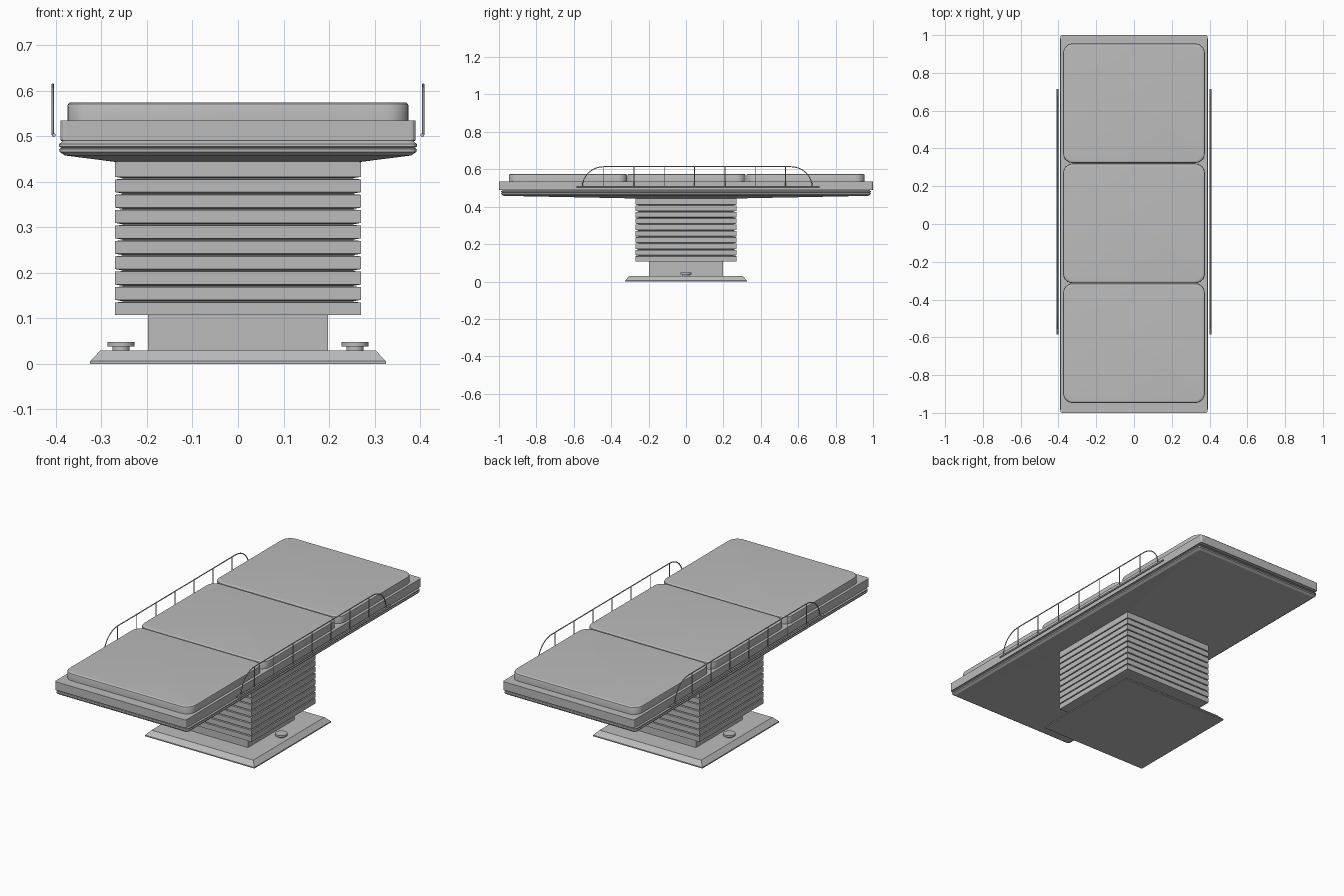
import bpy, bmesh, math

if "Cube" in bpy.data.objects:
    bpy.data.objects.remove(bpy.data.objects["Cube"])

grey = bpy.data.materials.new("neutral grey")
grey.diffuse_color = (0.5, 0.5, 0.5, 1)
grey.use_nodes = True
grey.node_tree.nodes["Principled BSDF"].inputs["Base Color"].default_value = grey.diffuse_color


def finish(name, bm, smooth=False):
    bmesh.ops.recalc_face_normals(bm, faces=bm.faces)
    me = bpy.data.meshes.new(name)
    bm.to_mesh(me)
    bm.free()
    me.materials.append(grey)
    ob = bpy.data.objects.new(name, me)
    bpy.context.collection.objects.link(ob)
    if smooth:
        bpy.ops.object.select_all(action='DESELECT')
        ob.select_set(True)
        bpy.context.view_layer.objects.active = ob
        bpy.ops.object.shade_smooth_by_angle(angle=math.radians(35))
    return ob


def outline(hx, hy, r, steps):
    """Rectangle outline with rounded corners."""
    if r == 0:
        return [(hx, hy), (-hx, hy), (-hx, -hy), (hx, -hy)]
    pts = []
    for q, (sx, sy) in enumerate([(1, 1), (-1, 1), (-1, -1), (1, -1)]):
        for i in range(steps + 1):
            a = math.pi / 2 * (q + i / steps)
            pts.append((sx * (hx - r) + r * math.cos(a), sy * (hy - r) + r * math.sin(a)))
    return pts


def loft(name, rings, r=0, steps=4, cy=0, smooth=False):
    """Stack of rectangular rings (half x, half y, z), capped at both ends."""
    bm = bmesh.new()
    loops = [[bm.verts.new((x, y + cy, z)) for x, y in outline(hx, hy, r, steps)]
             for hx, hy, z in rings]
    n = len(loops[0])
    for a, b in zip(loops, loops[1:]):
        for i in range(n):
            j = (i + 1) % n
            bm.faces.new((a[i], a[j], b[j], b[i]))
    bm.faces.new(loops[0])
    bm.faces.new(loops[-1])
    return finish(name, bm, smooth)


def tube(name, pts, radius):
    """Round rod along a path."""
    cu = bpy.data.curves.new(name, 'CURVE')
    cu.dimensions = '3D'
    cu.bevel_depth = radius
    cu.bevel_resolution = 1
    cu.use_fill_caps = True
    sp = cu.splines.new('POLY')
    sp.points.add(len(pts) - 1)
    for p, co in zip(sp.points, pts):
        p.co = (*co, 1)
    cu.materials.append(grey)
    ob = bpy.data.objects.new(name, cu)
    bpy.context.collection.objects.link(ob)


# Floor plate and inner column
loft("base_plate", [(0.325, 0.325, 0), (0.325, 0.325, 0.006), (0.302, 0.302, 0.03)])
loft("column", [(0.198, 0.198, 0.028), (0.198, 0.198, 0.12)])

# Pleated bellows: ten bands with narrow grooves between
rings = []
for i in range(10):
    z = 0.107 + i * 0.0338
    rings += [(0.27, 0.27, z), (0.27, 0.27, z + 0.028)]
    if i < 9:
        rings += [(0.254, 0.254, z + 0.0295), (0.254, 0.254, z + 0.031)]
rings[-1] = (0.27, 0.27, 0.449)
loft("bellows", rings)

# Tapered pan below the bed, and the bed slab
loft("bed_pan", [(0.27, 0.27, 0.444), (0.38, 0.975, 0.458), (0.392, 0.987, 0.466),
                 (0.393, 0.988, 0.472), (0.388, 0.982, 0.475), (0.393, 0.988, 0.478),
                 (0.393, 0.988, 0.483), (0.386, 0.98, 0.489), (0.38, 0.975, 0.492)],
     r=0.012, steps=3)
loft("bed_slab", [(0.389, 0.999, 0.49), (0.39, 1.0, 0.492), (0.39, 1.0, 0.535)],
     r=0.01, steps=3)

# Three mattress cushions
for name, y in (("front", -0.631), ("middle", 0.003), ("rear", 0.639)):
    loft(name + "_cushion",
         [(0.375, 0.316, 0.534), (0.375, 0.316, 0.566), (0.3735, 0.3145, 0.571),
          (0.369, 0.310, 0.5745), (0.364, 0.305, 0.575)],
         r=0.05, steps=6, cy=y, smooth=True)

# Side rails and foot pedals on both sides
for side, s in (("left", -1), ("right", 1)):
    x = s * 0.407
    tube(side + "_rail_bar", [(s * 0.405, -0.585, 0.503), (s * 0.405, 0.715, 0.503)], 0.0045)
    arch = []
    for i in range(9):
        a = math.pi / 2 * i / 8
        arch.append((x, -0.44 - 0.115 * math.cos(a), 0.503 + 0.111 * math.sin(a)))
    arch += [(x, 0.12 - y, z) for _, y, z in reversed(arch)]
    tube(side + "_rail_arch", arch, 0.0028)
    for i in range(7):
        y = -0.44 + i * 0.162
        tube(f"{side}_rail_post_{i + 1}", [(x, y, 0.503), (x, y, 0.614)], 0.0025)

    bm = bmesh.new()
    for r, z0, z1 in ((0.019, 0.027, 0.039), (0.03, 0.038, 0.048)):
        g = bmesh.ops.create_cone(bm, cap_ends=True, segments=20, radius1=r, radius2=r,
                                  depth=z1 - z0)
        bmesh.ops.translate(bm, verts=g["verts"], vec=(s * 0.257, 0, (z0 + z1) / 2))
    finish(side + "_pedal", bm, True)
